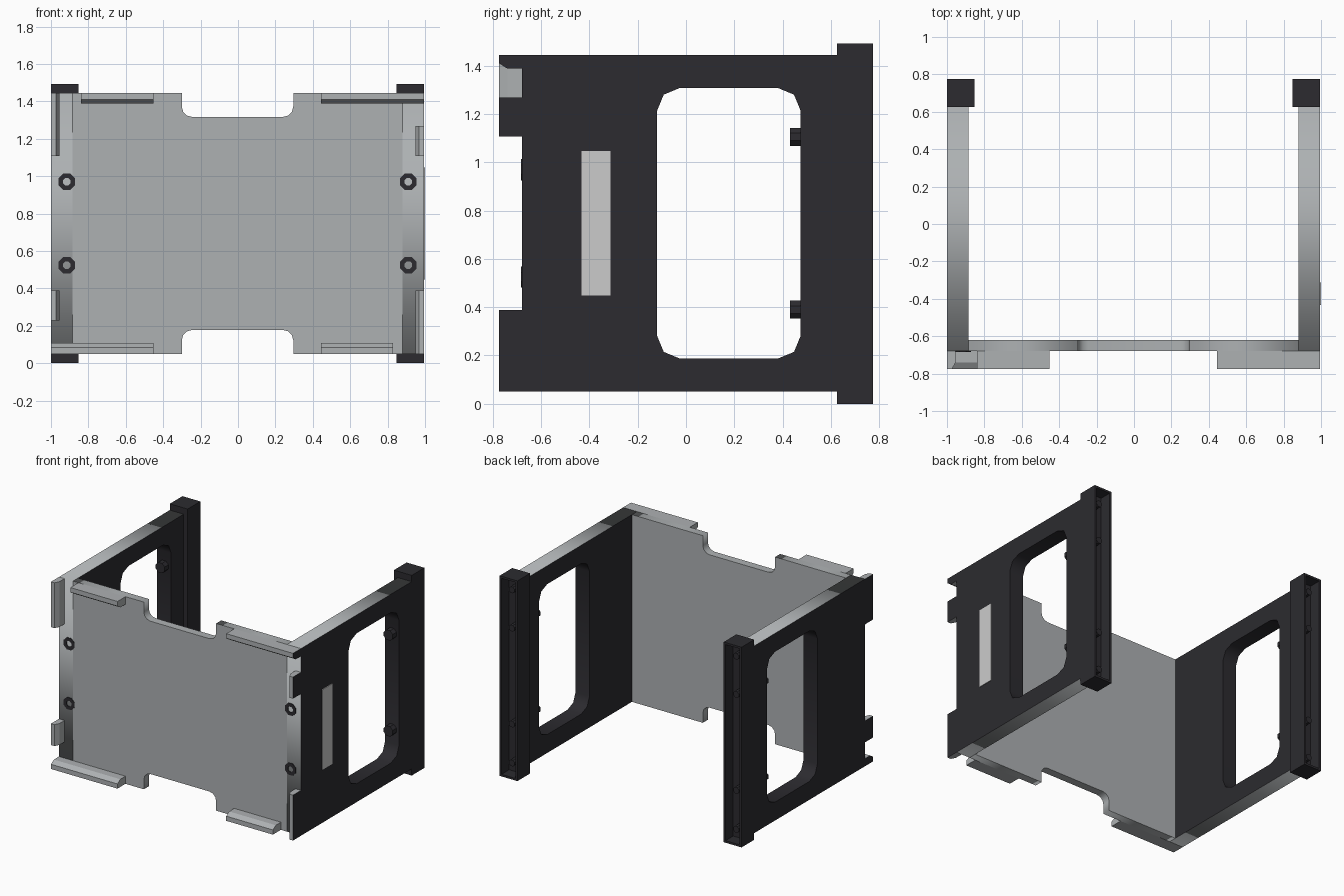
import bpy, bmesh, math
from mathutils import Matrix, Vector

if "Cube" in bpy.data.objects:
    bpy.data.objects.remove(bpy.data.objects["Cube"])


def material(name, c):
    m = bpy.data.materials.new(name)
    m.diffuse_color = (*c, 1)
    m.use_nodes = True
    m.node_tree.nodes["Principled BSDF"].inputs["Base Color"].default_value = m.diffuse_color
    return m


DARK = material("dark_plastic", (0.025, 0.024, 0.029))
GREY = material("grey_plastic", (0.42, 0.44, 0.45))
LIGHT = material("light_strip", (0.55, 0.55, 0.56))
CX, HW = -0.0025, 0.9975          # body centre and half width
Y_FRONT, Z0, Z1 = -0.68, 0.05, 1.445
YZ = Matrix(((0, 0, 1, 0), (1, 0, 0, 0), (0, 1, 0, 0), (0, 0, 0, 1)))   # profile in y,z
XZ = Matrix(((1, 0, 0, 0), (0, 0, -1, 0), (0, 1, 0, 0), (0, 0, 0, 1)))  # profile in x,z


def finish(bm, name, mats, dark_test=None):
    bmesh.ops.remove_doubles(bm, verts=bm.verts, dist=1e-5)
    bmesh.ops.recalc_face_normals(bm, faces=bm.faces)
    for f in bm.faces:
        f.material_index = int(bool(dark_test and dark_test(f)))
    me = bpy.data.meshes.new(name)
    bm.to_mesh(me)
    bm.free()
    for m in mats:
        me.materials.append(m)
    ob = bpy.data.objects.new(name, me)
    bpy.context.collection.objects.link(ob)
    return ob


def slab(name, loops, matrix, thick, mats, dark_test=None):
    """Filled outline (with holes) extruded both ways by thick / 2."""
    cu = bpy.data.curves.new(name, 'CURVE')
    cu.dimensions, cu.fill_mode, cu.extrude = '2D', 'BOTH', thick / 2
    for pts in loops:
        s = cu.splines.new('POLY')
        s.points.add(len(pts) - 1)
        for p, (u, v) in zip(s.points, pts):
            p.co = (u, v, 0, 1)
        s.use_cyclic_u = True
    tmp = bpy.data.objects.new(name + "_tmp", cu)
    bpy.context.collection.objects.link(tmp)
    me = bpy.data.meshes.new_from_object(tmp)
    bm = bmesh.new()
    bm.from_mesh(me)
    bpy.data.objects.remove(tmp)
    bpy.data.meshes.remove(me)
    bm.transform(matrix)
    return finish(bm, name, mats, dark_test)


def arc(cx, cy, r, a0, a1, n):
    return [(cx + r * math.cos(math.radians(a0 + (a1 - a0) * i / n)),
             cy + r * math.sin(math.radians(a0 + (a1 - a0) * i / n))) for i in range(n + 1)]


def box(name, lo, hi, mats, channel=False):
    bm = bmesh.new()
    lo, hi = Vector(lo), Vector(hi)
    bmesh.ops.create_cube(bm, size=1, matrix=Matrix.Translation((lo + hi) / 2) @ Matrix.Diagonal((*(hi - lo), 1)))
    if channel:   # sink a channel into the rear face
        back = max(bm.faces, key=lambda f: f.calc_center_median().y)
        bmesh.ops.inset_region(bm, faces=[back], thickness=0.022)
        res = bmesh.ops.extrude_discrete_faces(bm, faces=[back])
        bmesh.ops.translate(bm, verts=res['faces'][0].verts, vec=(0, -0.09, 0))
    return finish(bm, name, mats)


def screw(name, x, z, y0, y1, r, socket=False):
    """Octagonal screw along y, with its head at y0."""
    bm = bmesh.new()
    m = Matrix.Translation((x, (y0 + y1) / 2, z)) @ Matrix.Rotation(math.pi / 2, 4, 'X') @ Matrix.Rotation(math.pi / 8, 4, 'Z')
    bmesh.ops.create_cone(bm, cap_ends=True, segments=8, radius1=r, radius2=r, depth=y1 - y0, matrix=m)
    if socket:
        head = min(bm.faces, key=lambda f: f.calc_center_median().y)
        bmesh.ops.inset_region(bm, faces=[head], thickness=r * 0.55)
        res = bmesh.ops.extrude_discrete_faces(bm, faces=[head])
        bmesh.ops.translate(bm, verts=res['faces'][0].verts, vec=(0, 0.015, 0))
    return finish(bm, name, [DARK])


# Front panel with a rounded notch in the top and bottom edges
w, n, d, r = HW - 0.115, 0.298, 0.128, 0.055
top = [(w, Z1), (n, Z1)] + arc(n - r, Z1 - d + r, r, 0, -90, 3) \
    + arc(-n + r, Z1 - d + r, r, -90, -180, 3) + [(-n, Z1), (-w, Z1)]
outline = top + [(x, Z0 + Z1 - z) for x, z in reversed(top)]
slab("front_panel", [outline], Matrix.Translation((CX, -0.65, 0)) @ XZ, 0.06, [GREY])

# Side walls with windows, posts and screws
y0, y1, wz0, wz1, r = -0.12, 0.475, 0.187, 1.308, 0.095
window = arc(y1 - r, wz1 - r, r, 0, 90, 2) + arc(y0 + r, wz1 - r, r, 90, 180, 2) \
    + arc(y0 + r, wz0 + r, r, 180, 270, 2) + arc(y1 - r, wz0 + r, r, 270, 360, 2)
wall = [(Y_FRONT, Z0), (0.65, Z0), (0.65, Z1), (Y_FRONT, Z1)]


def wall_is_dark(f):
    c = f.calc_center_median()
    return Z0 + 0.001 < c.z < Z1 - 0.001 and c.y > Y_FRONT + 0.001


for side, s in (("left", -1), ("right", 1)):
    xm = CX + s * (HW - 0.0575)
    slab(side + "_wall", [wall, window], Matrix.Translation((xm, 0, 0)) @ YZ, 0.115,
         [GREY, DARK], wall_is_dark)
    xa, xb = sorted((CX + s * HW, CX + s * (HW - 0.147)))
    box(side + "_post", (xa, 0.625, 0), (xb, 0.774, 1.492), [DARK], True)
    for i, z in enumerate((0.39, 1.105)):
        screw(f"{side}_window_screw_{i}", xm, z, 0.43, 0.49, 0.04)
    for i, z in enumerate((0.1, 0.39, 1.105, 1.39)):
        screw(f"{side}_post_screw_{i}", xm + s * -0.015, z, 0.67, 0.735, 0.025)
    for i, z in enumerate((0.525, 0.97)):
        screw(f"{side}_front_screw_{i}", CX + s * 0.913, z, -0.684, -0.64, 0.048, True)


# Clip lips standing forward of the panel edges
def lip(name, edge, a, b):
    prof = [(Y_FRONT, 0), (-0.774, 0), (-0.774, 0.035), (-0.74, 0.057), (Y_FRONT, 0.057)]
    place = {
        'top': lambda t, y, h: (t, y, Z1 - h),
        'bottom': lambda t, y, h: (t, y, Z0 + h),
        'left': lambda t, y, h: (CX - HW + h * 0.8, y, t),
        'right': lambda t, y, h: (CX + HW - h * 0.8, y, t),
    }[edge]
    bm = bmesh.new()
    rings = [[bm.verts.new(place(t, *p)) for p in prof] for t in (a, b)]
    for ring in rings:
        bm.faces.new(ring)
    for i in range(5):
        j = (i + 1) % 5
        bm.faces.new((rings[0][i], rings[0][j], rings[1][j], rings[1][i]))
    finish(bm, name, [GREY, DARK],
           lambda f: abs(f.calc_center_median().x - CX) > HW - 0.001)


L, R = CX - HW, CX + HW
for name, edge, a, b in (
        ("top_left", 'top', -0.84, -0.452), ("top_right", 'top', 0.445, R),
        ("bottom_left", 'bottom', L, -0.452), ("bottom_right", 'bottom', 0.445, 0.83),
        ("left_upper", 'left', 1.107, Z1), ("left_lower", 'left', 0.228, 0.388),
        ("right_upper", 'right', 1.107, 1.268), ("right_lower", 'right', Z0, 0.388)):
    lip(name + "_lip", edge, a, b)

# Light strip on the right wall
box("side_strip", (R - 0.01, -0.433, 0.448), (1.0, -0.313, 1.046), [LIGHT])
